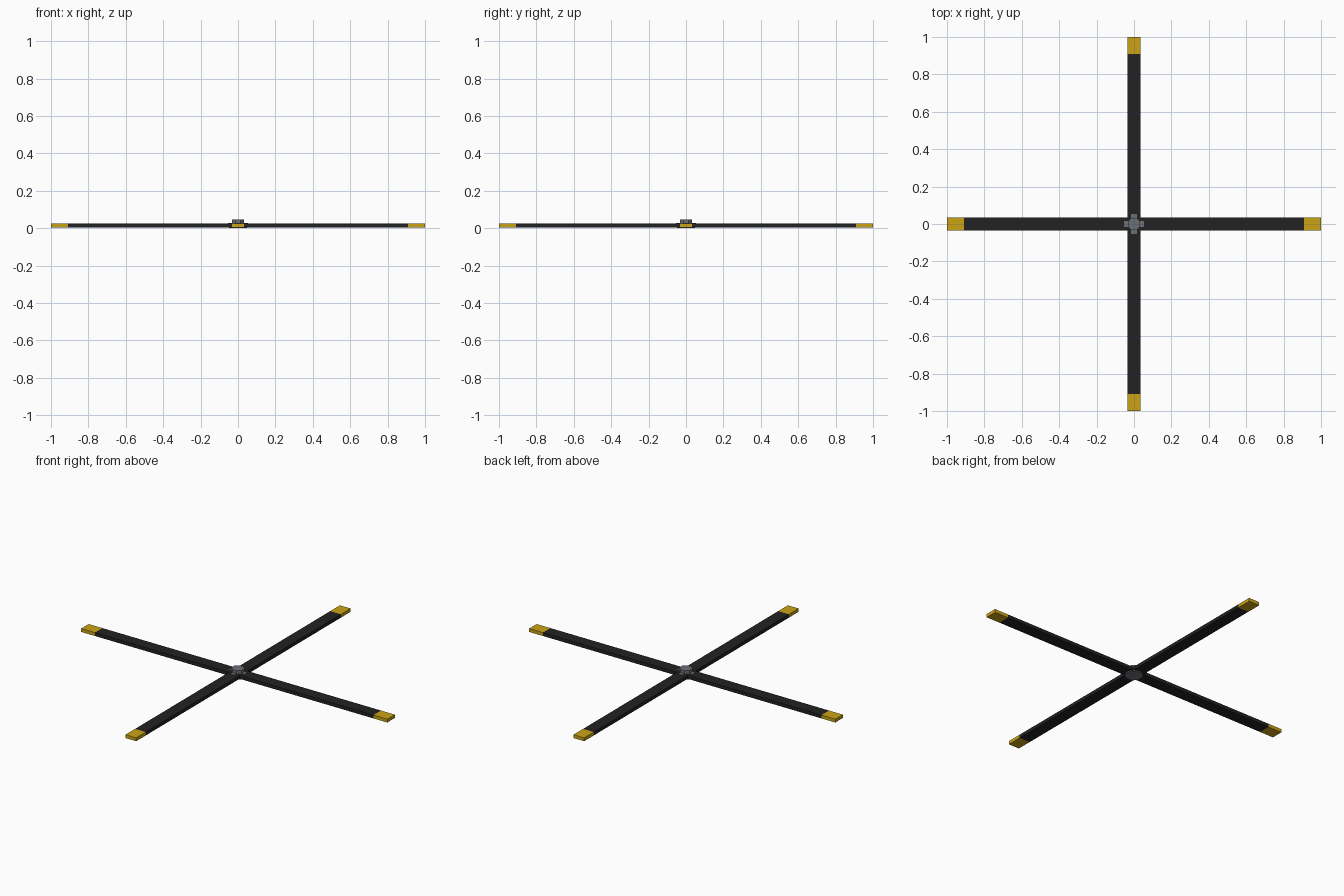
import bpy
import math

if "Cube" in bpy.data.objects:
    bpy.data.objects.remove(bpy.data.objects["Cube"])


def material(name, rgb):
    m = bpy.data.materials.new(name)
    m.diffuse_color = (*rgb, 1)
    m.use_nodes = True
    m.node_tree.nodes["Principled BSDF"].inputs["Base Color"].default_value = m.diffuse_color
    return m


BLACK = material("blade black", (0.016, 0.016, 0.017))
YELLOW = material("tip yellow", (0.60, 0.37, 0.008))
STEEL = material("hub steel", (0.15, 0.165, 0.185))


def box(name, x0, x1, width, z0, z1, angle, mat):
    """Box lying along +x, turned about the z axis."""
    h = width / 2
    verts = [(x, y, z) for x in (x0, x1) for y in (-h, h) for z in (z0, z1)]
    faces = [(0, 1, 3, 2), (4, 6, 7, 5), (0, 4, 5, 1),
             (2, 3, 7, 6), (0, 2, 6, 4), (1, 5, 7, 3)]
    me = bpy.data.meshes.new(name)
    me.from_pydata(verts, [], faces)
    me.materials.append(mat)
    ob = bpy.data.objects.new(name, me)
    ob.rotation_euler.z = angle
    bpy.context.collection.objects.link(ob)


def disc(name, radius, z0, z1, sides, mat):
    bpy.ops.mesh.primitive_cylinder_add(
        vertices=sides, radius=radius, depth=z1 - z0,
        location=(0, 0, (z0 + z1) / 2), rotation=(0, 0, math.pi / sides))
    ob = bpy.context.object
    ob.name = name
    ob.data.materials.append(mat)


# Four blades with coloured tips and root clamps
for i, side in enumerate(("right", "back", "left", "front")):
    a = i * math.pi / 2
    box(side + "_blade", 0.02, 0.91, 0.07, 0.005, 0.025, a, BLACK)
    box(side + "_blade_tip", 0.91, 1.0, 0.07, 0.005, 0.025, a, YELLOW)
    box(side + "_root_clamp", 0.02, 0.053, 0.03, 0.02, 0.029, a, STEEL)

# Hub: mounting plate below, cap on top
disc("hub_plate", 0.05, 0.0, 0.022, 16, STEEL)
disc("hub_cap", 0.036, 0.02, 0.046, 8, STEEL)
